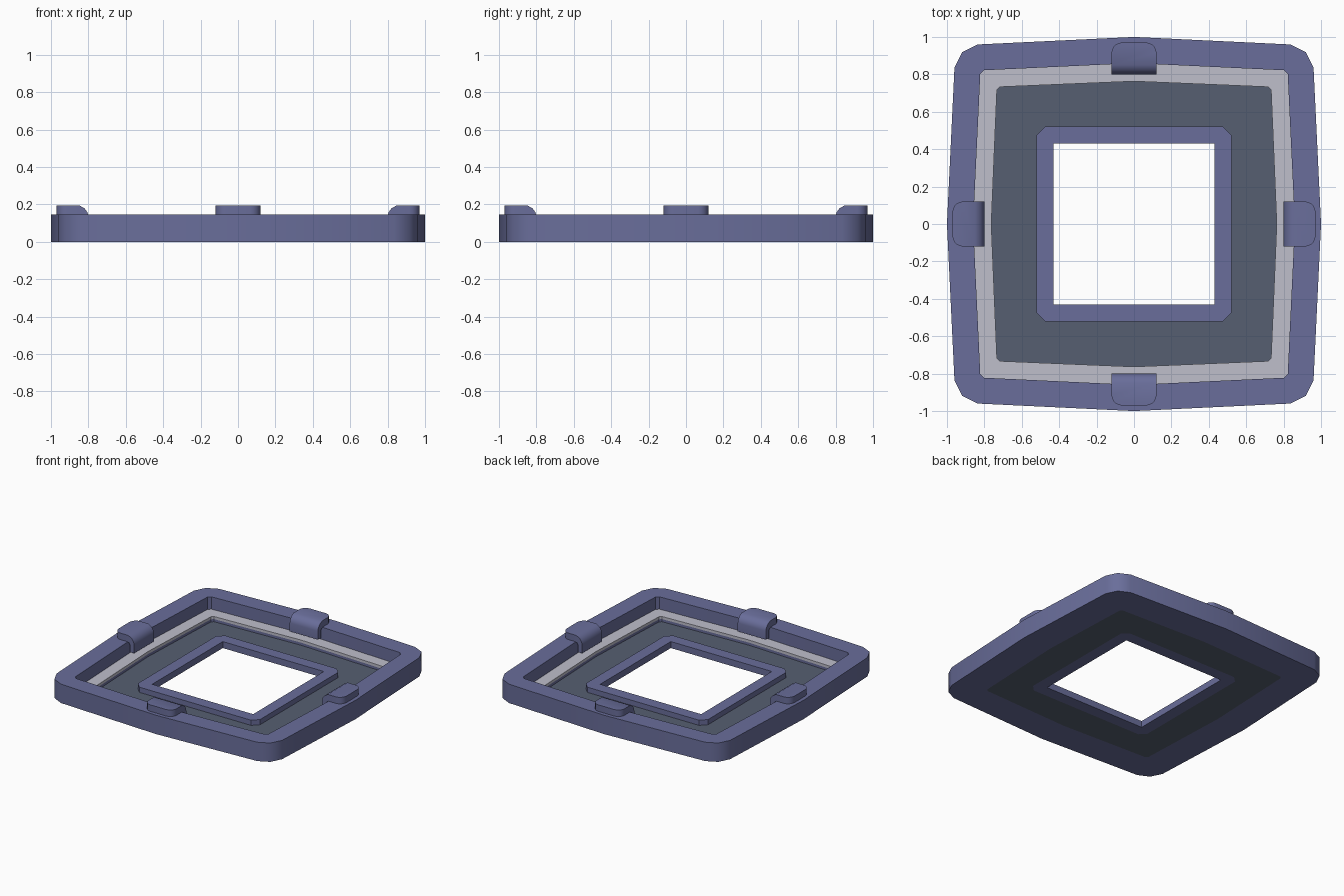
import bpy, bmesh, math
from mathutils import Matrix

if "Cube" in bpy.data.objects:
    bpy.data.objects.remove(bpy.data.objects["Cube"])


def material(name, rgb):
    m = bpy.data.materials.new(name)
    m.diffuse_color = (*rgb, 1)
    m.use_nodes = True
    m.node_tree.nodes["Principled BSDF"].inputs["Base Color"].default_value = m.diffuse_color
    return m


purple = material("muted_purple", (0.142, 0.155, 0.325))
light_grey = material("light_grey", (0.52, 0.52, 0.60))
slate = material("slate_grey", (0.093, 0.114, 0.165))


def finish(bm, name, mat, angle=40):
    bmesh.ops.remove_doubles(bm, verts=bm.verts, dist=0.0001)
    bmesh.ops.recalc_face_normals(bm, faces=bm.faces)
    me = bpy.data.meshes.new(name)
    bm.to_mesh(me)
    bm.free()
    ob = bpy.data.objects.new(name, me)
    bpy.context.collection.objects.link(ob)
    me.materials.append(mat)
    bpy.ops.object.select_all(action='DESELECT')
    ob.select_set(True)
    bpy.context.view_layer.objects.active = ob
    bpy.ops.object.shade_smooth_by_angle(angle=math.radians(angle))
    return ob


def outline(mid, corner, cut, bulge=0.5):
    """Bowed square: side middle, then three points around each corner."""
    k = corner - cut * bulge
    quarter = [(mid, 0), (corner, corner - cut), (k, k), (corner - cut, corner)]
    pts = []
    for q in range(4):
        for x, y in quarter:
            for _ in range(q):
                x, y = -y, x
            pts.append((x, y))
    return pts


def ring(name, section, mat):
    """Closed ring lofted through (outline, height) loops."""
    bm = bmesh.new()
    loops = [[bm.verts.new((x, y, z)) for x, y in pts] for pts, z in section]
    for a, b in zip(loops, loops[1:] + loops[:1]):
        n = len(a)
        for i in range(n):
            j = (i + 1) % n
            bm.faces.new((a[i], a[j], b[j], b[i]))
    return finish(bm, name, mat)


outer = outline(1.0, 0.96, 0.125, 0.33)
opening = outline(0.86, 0.822, 0.02)
lip = outline(0.763, 0.733, 0.015)
trim_out = outline(0.52, 0.52, 0.045)
trim_in = outline(0.43, 0.43, 0.0)

# Outer frame with a bottom flange
ring("outer_frame", [(outer, 0), (outer, 0.145), (opening, 0.145),
                     (opening, 0.03), (lip, 0.03), (lip, 0)], purple)
# Light seal lying on the flange
ring("seal_strip", [(opening, 0.03), (opening, 0.05), (lip, 0.05), (lip, 0.03)], light_grey)
# Thin panel
ring("base_panel", [(lip, 0), (lip, 0.01), (trim_out, 0.01), (trim_out, 0)], slate)
# Window trim
ring("window_trim", [(trim_out, 0), (trim_out, 0.05), (trim_in, 0.05), (trim_in, 0)], purple)


# Four hooked clips over the rim
def clip(name, turn):
    profile = [(0.97, 0.14), (0.97, 0.195), (0.85, 0.195), (0.822, 0.18), (0.805, 0.158),
               (0.80, 0.135), (0.80, 0.07), (0.835, 0.07), (0.835, 0.125), (0.845, 0.14)]
    bm = bmesh.new()
    face = bm.faces.new([bm.verts.new((x, -0.12, z)) for x, z in profile])
    ext = bmesh.ops.extrude_face_region(bm, geom=[face])
    moved = [v for v in ext["geom"] if isinstance(v, bmesh.types.BMVert)]
    bmesh.ops.translate(bm, verts=moved, vec=(0, 0.24, 0))
    # round the outer corners in plan
    edges = [e for e in bm.edges if all(v.co.x > 0.96 for v in e.verts)
             and abs(e.verts[0].co.y - e.verts[1].co.y) < 0.001]
    bmesh.ops.bevel(bm, geom=edges, offset=0.055, segments=5, profile=0.5, affect='EDGES')
    bmesh.ops.rotate(bm, verts=bm.verts, cent=(0, 0, 0),
                     matrix=Matrix.Rotation(turn, 3, 'Z'))
    finish(bm, name, purple)


for i, side in enumerate(("right", "back", "left", "front")):
    clip(side + "_clip", i * math.pi / 2)
